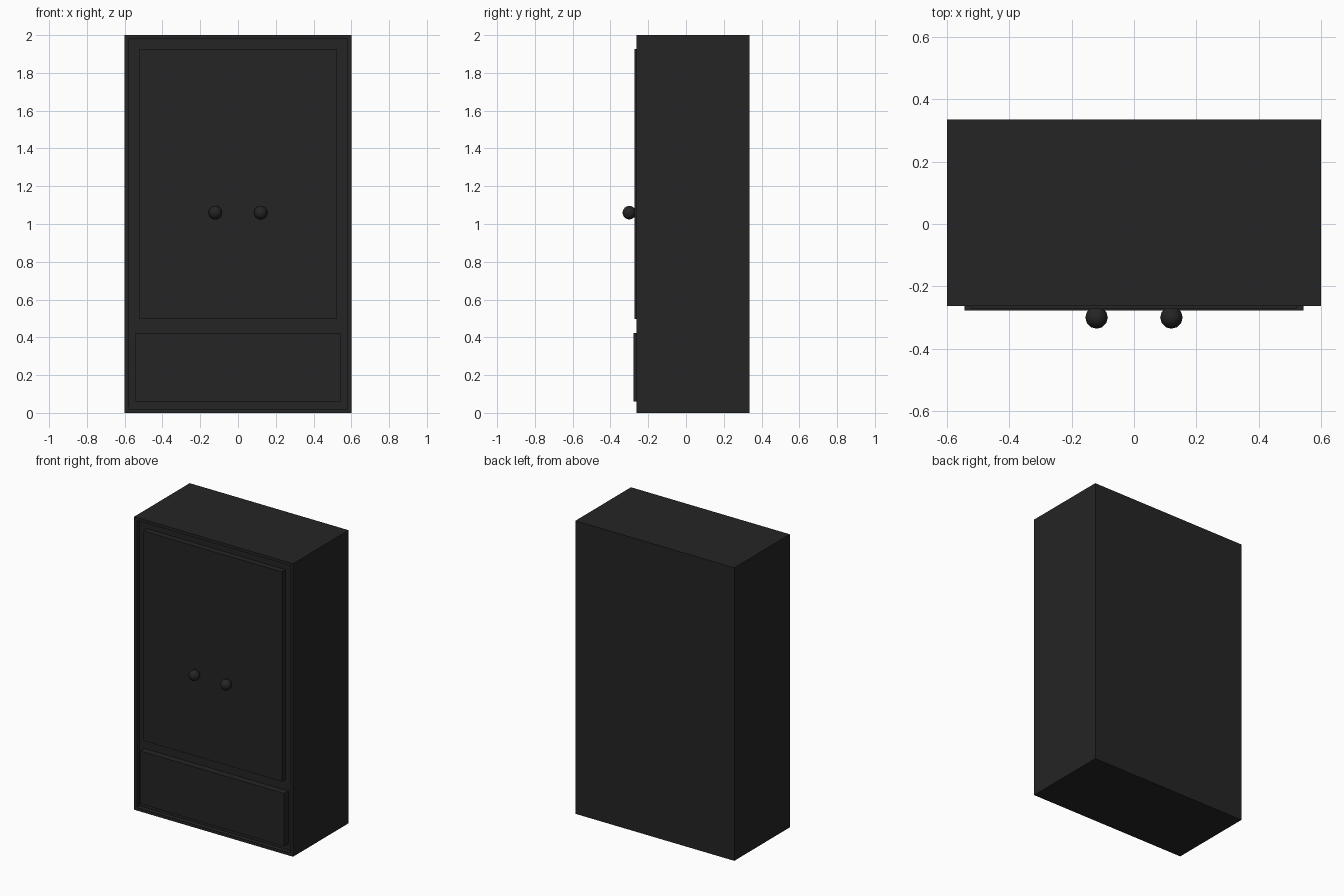
import bpy, bmesh
from mathutils import Matrix

if "Cube" in bpy.data.objects:
    bpy.data.objects.remove(bpy.data.objects["Cube"])

black = bpy.data.materials.new("black paint")
black.diffuse_color = (0.018, 0.018, 0.018, 1)
black.use_nodes = True
black.node_tree.nodes["Principled BSDF"].inputs["Base Color"].default_value = black.diffuse_color


def finish(name, bm):
    me = bpy.data.meshes.new(name)
    bm.to_mesh(me)
    bm.free()
    me.materials.append(black)
    ob = bpy.data.objects.new(name, me)
    bpy.context.collection.objects.link(ob)
    return ob


def box_mesh(x, y0, y1, z0, z1):
    """Box spanning -x..x, y0..y1, z0..z1."""
    bm = bmesh.new()
    m = Matrix.Translation((0, (y0 + y1) / 2, (z0 + z1) / 2)) @ Matrix.Diagonal(
        (2 * x, y1 - y0, z1 - z0, 1))
    bmesh.ops.create_cube(bm, size=1, matrix=m)
    bm.normal_update()
    return bm


FRONT, BACK, RECESS = -0.263, 0.336, 0.03

# Cabinet body with a recessed front inside a thin rim
bm = box_mesh(0.6, FRONT, BACK, 0, 2)
face = min(bm.faces, key=lambda f: f.calc_center_median().y)
bmesh.ops.inset_region(bm, faces=[face], thickness=0.028)
res = bmesh.ops.extrude_discrete_faces(bm, faces=[face])
bmesh.ops.translate(bm, verts=res["faces"][0].verts, vec=(0, RECESS, 0))
finish("cabinet_body", bm)

# Door and drawer panels standing in the recess
finish("door_panel", box_mesh(0.522, -0.273, FRONT + RECESS, 0.496, 1.927))
finish("drawer_panel", box_mesh(0.543, -0.278, FRONT + RECESS, 0.061, 0.422))

# Round door knobs
for side, x in (("left", -0.12), ("right", 0.12)):
    bm = bmesh.new()
    bmesh.ops.create_uvsphere(bm, u_segments=12, v_segments=8, radius=0.036,
                              matrix=Matrix.Translation((x, -0.3, 1.06)))
    for f in bm.faces:
        f.smooth = True
    finish(side + "_knob", bm)
